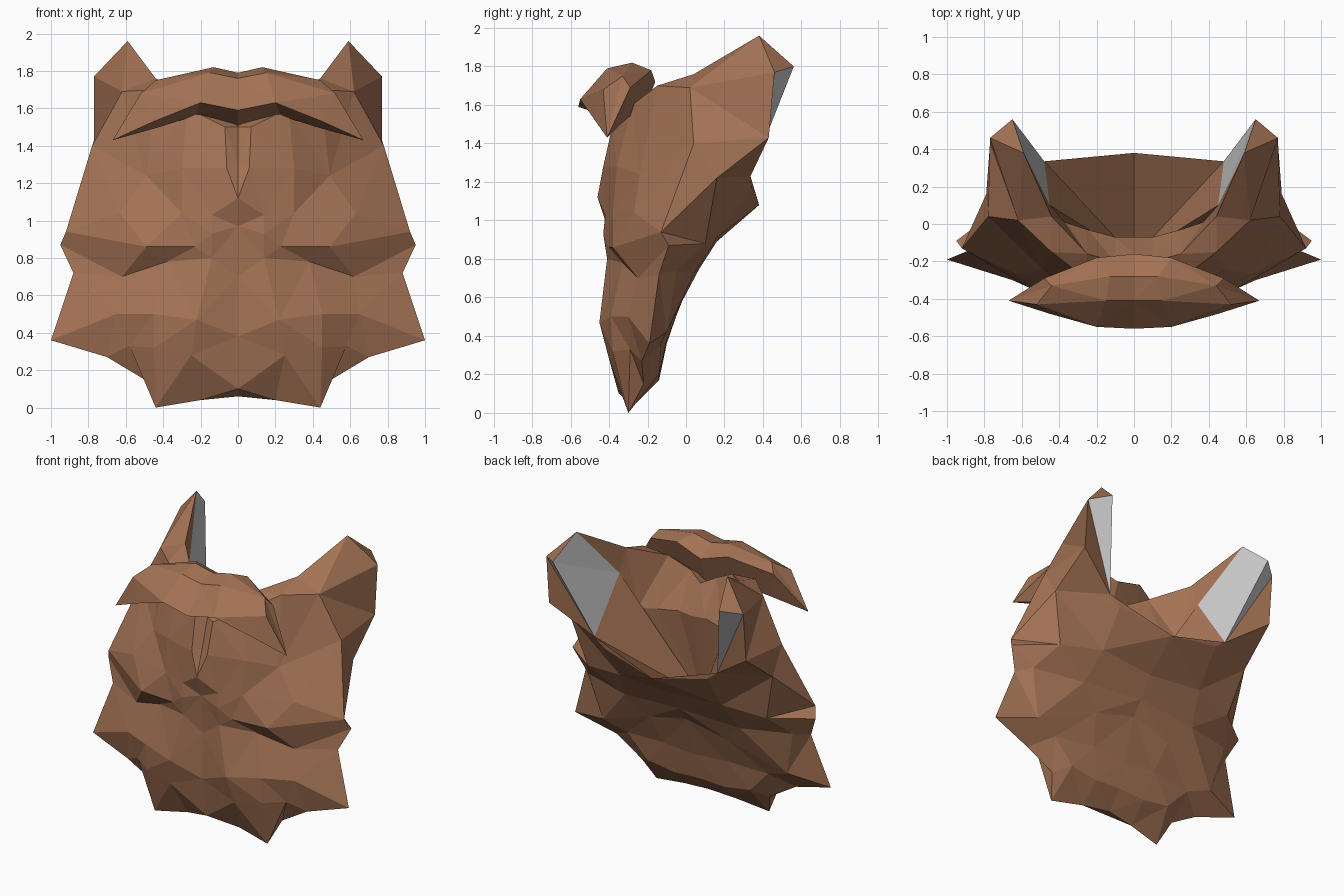
import bpy, bmesh

if "Cube" in bpy.data.objects:
    bpy.data.objects.remove(bpy.data.objects["Cube"])


def material(name, rgb):
    m = bpy.data.materials.new(name)
    m.diffuse_color = (*rgb, 1)
    m.use_nodes = True
    m.node_tree.nodes["Principled BSDF"].inputs["Base Color"].default_value = m.diffuse_color
    return m


BROWN = material("brown_hair", (0.37, 0.17, 0.09))
GREY = material("grey_lining", (0.8, 0.8, 0.8))


def build(name, faces, grey=()):
    """Mesh from half-model faces (tuples of points), mirrored across x = 0."""
    bm = bmesh.new()
    verts = {}

    def vert(p, side):
        key = (round(p[0] * side, 3), p[1], p[2])
        if key not in verts:
            verts[key] = bm.verts.new(key)
        return verts[key]

    for side in (1, -1):
        for i, pts in enumerate(faces):
            ring = list(dict.fromkeys(vert(p, side) for p in pts))
            if len(ring) > 2 and bm.faces.get(ring) is None:
                bm.faces.new(ring).material_index = int(i in grey)
    bmesh.ops.triangulate(bm, faces=bm.faces[:])
    bmesh.ops.recalc_face_normals(bm, faces=bm.faces[:])
    mesh = bpy.data.meshes.new(name)
    bm.to_mesh(mesh)
    bm.free()
    mesh.materials.append(BROWN)
    if grey:
        mesh.materials.append(GREY)
    obj = bpy.data.objects.new(name, mesh)
    bpy.context.collection.objects.link(obj)
    return obj


def loft(rows, closed=False):
    """Quads between successive rows of points."""
    faces = []
    for a, b in zip(rows, rows[1:]):
        n = len(a)
        for i in range(n if closed else n - 1):
            j = (i + 1) % n
            faces.append((a[i], a[j], b[j], b[i]))
    return faces


# Jaw: half rings running from front centre round to back centre, bottom up
jaw = [
    [(0, -.25, .06), (.2, -.27, .04), (.44, -.3, 0), (.44, -.3, 0),
     (.5, -.22, .15), (.4, -.14, .2), (.2, -.14, .17), (0, -.14, .18)],
    [(0, -.35, .1), (.25, -.4, .28), (.45, -.38, .32), (.58, -.29, .33),
     (.7, -.23, .27), (.55, -.13, .36), (.25, -.1, .38), (0, -.1, .36)],
    [(0, -.4, .38), (.22, -.45, .47), (.45, -.39, .5), (.65, -.3, .5),
     (1, -.19, .36), (.72, -.1, .42), (.3, -.02, .58), (0, 0, .65)],
    [(0, -.39, .7), (.14, -.41, .8), (.38, -.33, .78), (.62, -.25, .7),
     (.88, -.14, .72), (.8, -.05, .74), (.45, .04, .72), (0, .07, .75)],
    [(0, -.41, .97), (.14, -.43, .93), (.23, -.4, .86), (.49, -.38, .86),
     (.95, -.09, .87), (.7, .1, .88), (.4, .17, .92), (0, .16, .89)],
]

# Cheeks and sideburns: upper rows share the low rim at the back
rim = [(.48, .335, 1.23), (0, .38, 1.08)]
cheeks = [
    [(0, -.46, 1.12), (.14, -.42, 1.03), (.3, -.38, 1.04), (.63, -.27, 1.04),
     (.92, -.13, .94), (.79, .16, 1.22), (.4, .34, 1.17), (0, .38, 1.08)],
    [(0, -.4, 1.3), (.06, -.43, 1.28), (.3, -.36, 1.28), (.49, -.24, 1.24),
     (.78, .04, 1.4), (.77, .43, 1.43)] + rim,
    [(0, -.34, 1.5), (.07, -.38, 1.5), (.27, -.28, 1.6), (.44, -.15, 1.7),
     (.62, .02, 1.69), (.77, .46, 1.77)] + rim,
    [(0, -.16, 1.55), (.1, -.2, 1.6), (.25, -.16, 1.68), (.44, .04, 1.76),
     (.59, .38, 1.96), (.65, .56, 1.8)] + rim,
]

# Inside wall of the face opening, fanned down to the cavity floor
lining = [(0, -.07, 1.35), (.1, -.07, 1.36), (.25, -.03, 1.35), (.37, .01, 1.34),
          (.45, .1, 1.6), (.48, .335, 1.23)] + rim
floor = (0, -.18, .74)

rows = jaw + cheeks + [lining]
faces = loft(rows)
grey = {len(faces) - 3, len(faces) - 9}     # inner and back side of each sideburn
base = jaw[0]
faces += [(base[i], base[i + 1], base[6 - i], base[7 - i]) for i in range(3)]
faces += [(floor, a, b) for a, b in zip(lining, lining[1:])]
build("beard", faces, grey)

# Moustache: cross-sections from the centre out to a drooping tip
tip = (.67, -.41, 1.43)
moustache = [
    [(0, -.56, 1.59), (0, -.41, 1.76), (0, -.28, 1.79), (0, -.16, 1.72), (0, -.25, 1.49)],
    [(.2, -.55, 1.63), (.15, -.41, 1.79), (.13, -.28, 1.82), (.2, -.18, 1.78), (.23, -.27, 1.56)],
    [(.45, -.48, 1.53), (.52, -.43, 1.68), (.44, -.33, 1.75), (.48, -.29, 1.69), (.42, -.34, 1.5)],
    [tip] * 5,
]
build("moustache", loft(moustache, closed=True))
